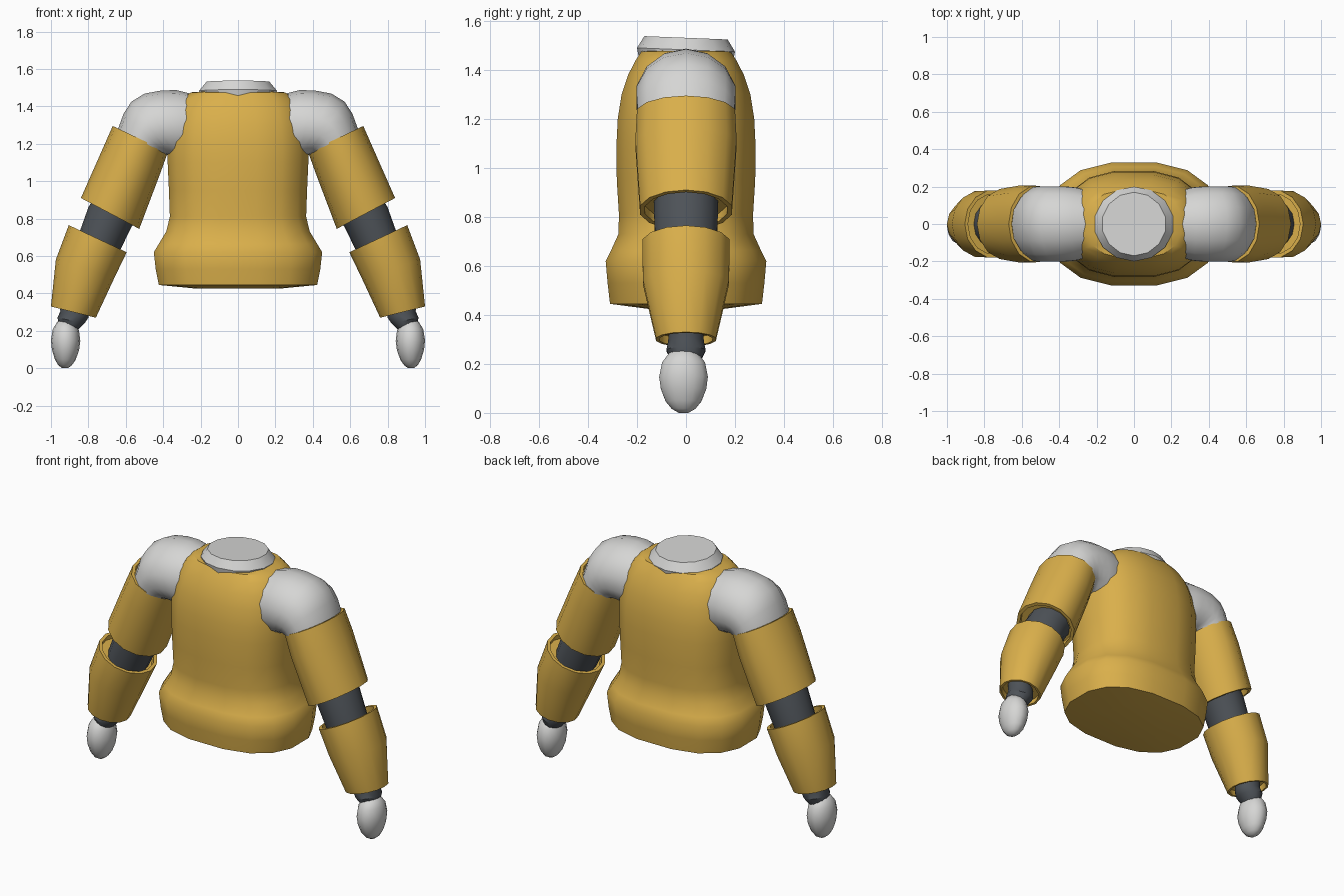
import bpy, bmesh
from math import sin, cos, pi, radians, copysign
from mathutils import Vector

if "Cube" in bpy.data.objects:
    bpy.data.objects.remove(bpy.data.objects["Cube"])


def material(name, rgb):
    m = bpy.data.materials.new(name)
    m.use_nodes = True
    m.diffuse_color = (*rgb, 1)
    bsdf = m.node_tree.nodes["Principled BSDF"]
    bsdf.inputs["Base Color"].default_value = (*rgb, 1)
    bsdf.inputs["Roughness"].default_value = 0.7
    return m


yellow = material("mustard yellow", (0.70, 0.43, 0.07))
white = material("light grey", (0.67, 0.67, 0.66))
dark = material("dark slate", (0.075, 0.085, 0.097))


def loft(name, rings, mat, angle=40):
    """Skin a list of equal-length point rings and cap both ends."""
    bm = bmesh.new()
    loops = [[bm.verts.new(p) for p in ring] for ring in rings]
    n = len(loops[0])
    for a, b in zip(loops, loops[1:]):
        for i in range(n):
            j = (i + 1) % n
            bm.faces.new((a[i], a[j], b[j], b[i]))
    bm.faces.new(loops[0])
    bm.faces.new(loops[-1])
    bmesh.ops.recalc_face_normals(bm, faces=bm.faces)
    mesh = bpy.data.meshes.new(name)
    bm.to_mesh(mesh)
    bm.free()
    mesh.materials.append(mat)
    ob = bpy.data.objects.new(name, mesh)
    bpy.context.collection.objects.link(ob)
    bpy.ops.object.select_all(action="DESELECT")
    ob.select_set(True)
    bpy.context.view_layer.objects.active = ob
    bpy.ops.object.shade_smooth_by_angle(angle=radians(angle))
    return ob


def level_ring(z, rx, ry, n=16, p=2.5, tilt=0.0):
    """Horizontal rounded-box ring, with flat sides facing front and back."""
    pts = []
    for i in range(n):
        a = 2 * pi * (i + 0.5) / n
        x = copysign(abs(cos(a)) ** (2 / p), cos(a)) * rx
        y = copysign(abs(sin(a)) ** (2 / p), sin(a)) * ry
        pts.append(Vector((x, y, z + tilt * y)))
    return pts


def limb_ring(side, outer, inner, ry, y=0.0, n=14):
    """Elliptical ring across a limb, between its outer and inner edge in x, z."""
    o, i = Vector((outer[0], 0, outer[1])), Vector((inner[0], 0, inner[1]))
    c, h = (o + i) / 2, (o - i) / 2
    pts = []
    for k in range(n):
        a = 2 * pi * k / n
        p = c + h * cos(a) + Vector((0, y + ry * sin(a), 0))
        pts.append(Vector((p.x * side, p.y, p.z)))
    return pts


def centre(ring):
    return sum(ring, Vector()) / len(ring)


def hollow_ends(rings, depth=0.035, wall=0.89):
    """Add a rim and a shallow recess at both ends of a sleeve."""
    def lip(end, towards):
        c = centre(end)
        step = (centre(towards) - c).normalized() * depth
        rim = [c + (p - c) * wall for p in end]
        return rim, [p + step for p in rim]
    rim_a, in_a = lip(rings[0], rings[1])
    rim_b, in_b = lip(rings[-1], rings[-2])
    return [in_a, rim_a] + rings + [rim_b, in_b]


# Torso with flared hem: height, half width, half depth
torso = [(0.425, 0.22, 0.16), (0.445, 0.43, 0.315), (0.53, 0.447, 0.325),
         (0.62, 0.457, 0.333), (0.665, 0.43, 0.31), (0.73, 0.39, 0.28),
         (0.81, 0.37, 0.278), (0.95, 0.375, 0.287), (1.1, 0.382, 0.288),
         (1.2, 0.382, 0.283), (1.3, 0.37, 0.267), (1.38, 0.345, 0.24),
         (1.44, 0.305, 0.208), (1.475, 0.255, 0.185), (1.482, 0.15, 0.12)]
loft("torso", [level_ring(*r) for r in torso], yellow)

# Neck collar, slightly higher at the front
collar = [(1.43, 0.2, 0.19), (1.482, 0.213, 0.2), (1.531, 0.172, 0.17)]
loft("neck_collar", [level_ring(*r, n=14, p=2, tilt=-0.04) for r in collar],
     white, 25)

# Arm sections: outer edge, inner edge, half depth
shoulder = [((0.22, 1.46), (0.22, 1.13), 0.175), ((0.33, 1.487), (0.29, 1.10), 0.2),
            ((0.41, 1.485), (0.32, 1.11), 0.205), ((0.50, 1.468), (0.34, 1.12), 0.207),
            ((0.57, 1.425), (0.36, 1.13), 0.207), ((0.612, 1.36), (0.375, 1.14), 0.205),
            ((0.645, 1.27), (0.395, 1.14), 0.2), ((0.68, 1.17), (0.43, 1.06), 0.185)]
upper_sleeve = [((0.67, 1.295), (0.375, 1.155), 0.205),
                ((0.725, 1.17), (0.42, 1.03), 0.212),
                ((0.84, 0.91), (0.528, 0.745), 0.192)]
elbow = [((0.74, 0.96), (0.50, 0.85), 0.135), ((0.80, 0.86), (0.57, 0.755), 0.133),
         ((0.85, 0.72), (0.635, 0.62), 0.128), ((0.88, 0.65), (0.67, 0.56), 0.12)]
forearm_cuff = [((0.905, 0.765), (0.595, 0.62), 0.183),
                ((0.974, 0.58), (0.66, 0.485), 0.18),
                ((1.0, 0.33), (0.76, 0.27), 0.125)]
wrist = [((0.955, 0.37), (0.80, 0.33), 0.07), ((0.95, 0.305), (0.80, 0.27), 0.075),
         ((0.965, 0.27), (0.82, 0.24), 0.082), ((0.955, 0.22), (0.86, 0.2), 0.06)]
hand = [((0.93, 0.262), (0.89, 0.255), 0.02), ((0.965, 0.25), (0.868, 0.238), 0.06),
        ((0.99, 0.21), (0.85, 0.2), 0.09), ((1.0, 0.15), (0.843, 0.145), 0.102),
        ((0.995, 0.1), (0.85, 0.095), 0.095), ((0.98, 0.05), (0.868, 0.045), 0.075),
        ((0.963, 0.018), (0.888, 0.016), 0.05), ((0.94, 0), (0.91, 0), 0.02)]

for side, label in ((1, "left"), (-1, "right")):
    for part, sections, mat in (("shoulder", shoulder, white),
                                ("upper_sleeve", upper_sleeve, yellow),
                                ("elbow", elbow, dark),
                                ("forearm_cuff", forearm_cuff, yellow),
                                ("wrist", wrist, dark),
                                ("hand", hand, white)):
        shift = -0.01 if part == "hand" else 0.0
        rings = [limb_ring(side, *s, y=shift) for s in sections]
        if mat is yellow:
            rings = hollow_ends(rings)
        loft(f"{label}_{part}", rings, mat, 50 if mat is white else 35)
